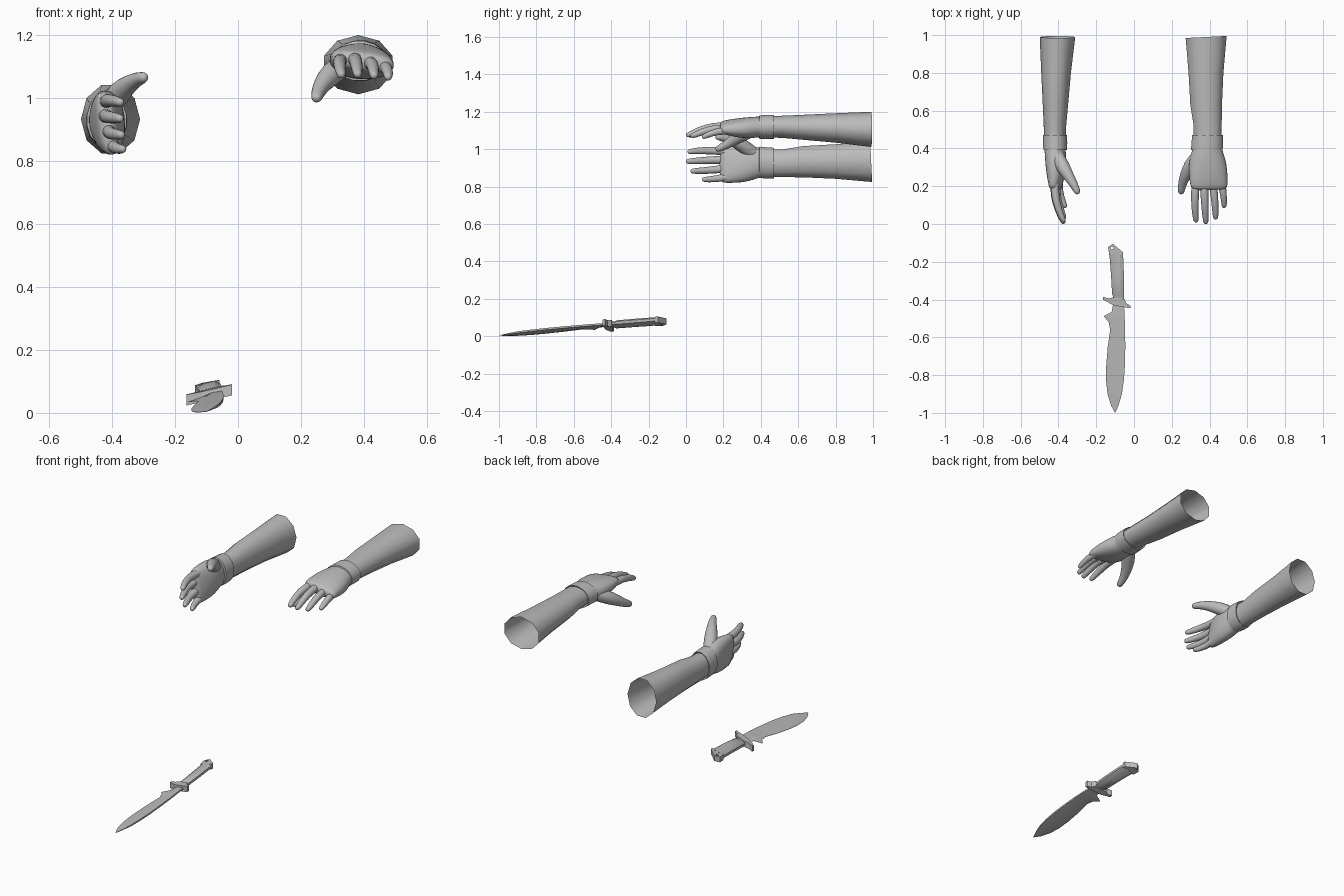
import bpy, bmesh, math
from mathutils import Vector

if "Cube" in bpy.data.objects:
    bpy.data.objects.remove(bpy.data.objects["Cube"])

grey = bpy.data.materials.new("plain_grey")
grey.diffuse_color = (0.5, 0.5, 0.5, 1)
grey.use_nodes = True
grey.node_tree.nodes["Principled BSDF"].inputs["Base Color"].default_value = grey.diffuse_color


def finish(name, bm, smooth=None, subdiv=0):
    """Turn a bmesh into an object; smooth is the sharp-edge angle in degrees."""
    bmesh.ops.recalc_face_normals(bm, faces=bm.faces)
    me = bpy.data.meshes.new(name)
    bm.to_mesh(me)
    bm.free()
    me.materials.append(grey)
    ob = bpy.data.objects.new(name, me)
    bpy.context.collection.objects.link(ob)
    if smooth:
        bpy.ops.object.select_all(action='DESELECT')
        ob.select_set(True)
        bpy.context.view_layer.objects.active = ob
        bpy.ops.object.shade_smooth_by_angle(angle=math.radians(smooth))
    if subdiv:
        mod = ob.modifiers.new("round", 'SUBSURF')
        mod.levels = mod.render_levels = subdiv
    return ob


def skin(rings, cap_start=False, cap_end=False):
    """Join rings of points into a tube."""
    bm = bmesh.new()
    loops = [[bm.verts.new(p) for p in ring] for ring in rings]
    n = len(loops[0])
    for a, b in zip(loops, loops[1:]):
        for i in range(n):
            j = (i + 1) % n
            bm.faces.new((a[i], a[j], b[j], b[i]))
    if cap_start:
        bm.faces.new(loops[0])
    if cap_end:
        bm.faces.new(loops[-1])
    return bm


def arm_ring(y, x0, x1, z0, z1, sides, square=1.0, tilt=0.0, slant=0.0):
    """Cross-section across the arm, given by its extents."""
    cx, cz, rx, rz = (x0 + x1) / 2, (z0 + z1) / 2, (x1 - x0) / 2, (z1 - z0) / 2
    out = []
    for i in range(sides):
        a = 2 * math.pi * (i + 0.5) / sides
        c, s = math.cos(a), math.sin(a)
        dx = rx * math.copysign(abs(c) ** square, c)
        dz = rz * math.copysign(abs(s) ** square, s)
        out.append(Vector((cx + dx, y + slant * dx, cz + dz - tilt * dx)))
    return out


def finger_rings(path, sides=10):
    """Tapered tube along a path of (x, y, z, radius) with a rounded tip."""
    pts = [(Vector(p[:3]), p[3]) for p in path]
    tip, r = pts[-1]
    d = (tip - pts[-2][0]).normalized()
    pts += [(tip + d * r * 0.6, r * 0.8), (tip + d * r * 0.95, r * 0.35)]
    rings = []
    for i, (p, r) in enumerate(pts):
        t = (pts[min(i + 1, len(pts) - 1)][0] - pts[max(i - 1, 0)][0]).normalized()
        u = t.cross(Vector((0, 0, 1))).normalized()
        v = u.cross(t)
        rings.append([p + r * (math.cos(k * 2 * math.pi / sides) * u
                               + math.sin(k * 2 * math.pi / sides) * v)
                      for k in range(sides)])
    return rings


# Sections: y, x range, z range
FOREARM = [(0.99, .268, .496, 1.012, 1.20), (.8, .284, .478, 1.035, 1.192),
           (.63, .294, .470, 1.05, 1.184), (.52, .312, .468, 1.06, 1.179),
           (.42, .312, .466, 1.064, 1.176)]
CUFF = [(.462, .316, .462, 1.068, 1.172), (.470, .306, .473, 1.054, 1.184),
        (.43, .303, .473, 1.053, 1.184), (.393, .300, .471, 1.054, 1.182),
        (.390, .310, .462, 1.066, 1.172)]
PALM = [(.43, .312, .464, 1.066, 1.175), (.385, .306, .470, 1.061, 1.176),
        (.345, .292, .486, 1.058, 1.173), (.295, .288, .495, 1.060, 1.168),
        (.245, .291, .497, 1.070, 1.160), (.205, .296, .497, 1.083, 1.150),
        (.178, .304, .492, 1.094, 1.140)]
FINGERS = {
    "index_finger": [(.330, .26, 1.116, .024), (.324, .18, 1.121, .023),
                     (.322, .12, 1.113, .021), (.324, .06, 1.094, .019),
                     (.328, .022, 1.076, .015)],
    "middle_finger": [(.368, .26, 1.118, .025), (.372, .18, 1.124, .023),
                      (.375, .11, 1.115, .021), (.378, .055, 1.094, .019),
                      (.380, .014, 1.077, .015)],
    "ring_finger": [(.415, .26, 1.110, .024), (.422, .18, 1.112, .022),
                    (.428, .12, 1.104, .020), (.431, .07, 1.086, .018),
                    (.432, .038, 1.073, .015)],
    "little_finger": [(.458, .26, 1.100, .023), (.469, .19, 1.098, .021),
                      (.474, .15, 1.089, .018), (.477, .12, 1.078, .017),
                      (.477, .098, 1.068, .014)],
    "thumb": [(.335, .355, 1.105, .038), (.297, .305, 1.079, .041),
              (.268, .25, 1.045, .030), (.255, .21, 1.020, .024),
              (.250, .175, 1.003, .019)],
}


def to_left(p):
    """Mirror the right arm and roll it a quarter turn, thumb up."""
    return Vector((-.406 - (p.z - 1.107), p.y, .935 - (p.x - .38)))


for side in ("right", "left"):
    place = (lambda p: p) if side == "right" else to_left

    def put(rings):
        return [[place(p) for p in ring] for ring in rings]

    # Hollow forearm, open at the elbow
    rings = [arm_ring(*s, 10, slant=.05 if i == 0 else 0) for i, s in enumerate(FOREARM)]
    finish(side + "_forearm", skin(put(rings)), smooth=60)
    # Raised band round the wrist
    finish(side + "_cuff", skin(put([arm_ring(*s, 16) for s in CUFF])), smooth=40)
    # Palm, flattening towards the knuckles
    rings = [arm_ring(*s, 16, square=1 - .05 * i, tilt=.025 * i) for i, s in enumerate(PALM)]
    finish(side + "_palm", skin(put(rings), cap_end=True), smooth=180, subdiv=1)
    for name, path in FINGERS.items():
        bm = skin(put(finger_rings(path)), cap_end=True)
        finish(side + "_" + name, bm, smooth=180, subdiv=1)


# Knife lies tilted and rolled: w is the height above its middle plane
def knife(x, y, w):
    return Vector((x, y, .004 + .088 * (y + 1) + .25 * (x + .10) + w))


# Blade rows: y, cutting edge x, spine x
BLADE = [(-.998, -.101, -.098), (-.96, -.122, -.082), (-.90, -.140, -.064),
         (-.83, -.148, -.054), (-.75, -.147, -.048), (-.65, -.139, -.046),
         (-.56, -.126, -.047), (-.52, -.134, -.048), (-.488, -.160, -.050),
         (-.478, -.142, -.050), (-.465, -.118, -.051), (-.41, -.108, -.053)]
rings = []
for y, e, s in BLADE:
    m = e + .45 * (s - e)
    t = .006 * min(1, (y + 1.01) / .12)
    rings.append([knife(e, y, .0006), knife(m, y, t), knife(s, y, t * .8),
                  knife(s, y, -t * .8), knife(m, y, -t), knife(e, y, -.0006)])
finish("blade", skin(rings, True, True), smooth=20)

# Guard: x, y, half depth
GUARD = [(-.163, -.394, .008), (-.135, -.405, .011), (-.112, -.409, .020),
         (-.052, -.419, .022), (-.040, -.432, .011), (-.019, -.439, .007)]
rings = [[knife(x, y - d, -.017), knife(x, y + d, -.017),
          knife(x, y + d, .017), knife(x, y - d, .017)] for x, y, d in GUARD]
finish("guard", skin(rings, True, True))

# Handle: y, left x, right x, half thickness, with chamfered sides
HANDLE = [(-.41, -.112, -.053, .014), (-.38, -.112, -.054, .014),
          (-.372, -.116, -.052, .018), (-.28, -.121, -.053, .018),
          (-.20, -.127, -.056, .018), (-.155, -.131, -.058, .017)]
rings = []
for y, l, r, h in HANDLE:
    k = .018
    rings.append([knife(x, y, w) for x, w in (
        (l, -h * .4), (l + k, -h), (r - k, -h), (r, -h * .4),
        (r, h * .4), (r - k, h), (l + k, h), (l, h * .4))])
finish("handle", skin(rings, True, True), smooth=30)

# Pommel plate with a lanyard hole
bm = bmesh.new()
outline = [(-.131, -.165), (-.137, -.122), (-.112, -.105), (-.058, -.150), (-.058, -.165)]
hole = [(-.116 + .008 * math.cos(i * math.pi / 4), -.127 + .008 * math.sin(i * math.pi / 4))
        for i in range(8)]
for loop in (outline, hole):
    vs = [bm.verts.new((x, y, -.016)) for x, y in loop]
    for i, v in enumerate(vs):
        bm.edges.new((v, vs[(i + 1) % len(vs)]))
bmesh.ops.triangle_fill(bm, use_beauty=True, edges=bm.edges[:])
ext = bmesh.ops.extrude_face_region(bm, geom=bm.faces[:], use_keep_orig=True)
for v in ext["geom"]:
    if isinstance(v, bmesh.types.BMVert):
        v.co.z = .016
for v in bm.verts:
    v.co = knife(*v.co)
finish("pommel", bm)
